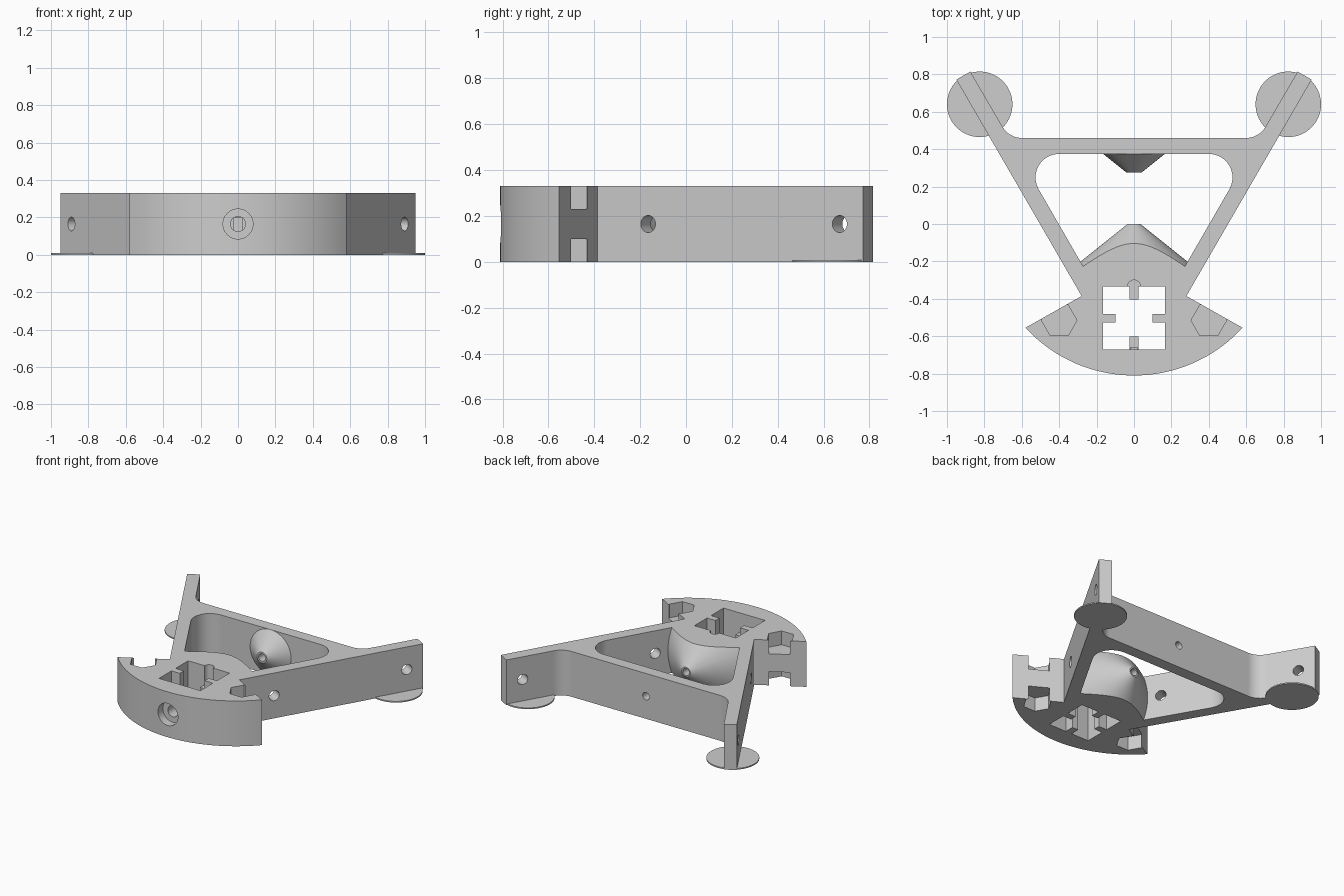
import bpy, bmesh, math
from mathutils import Vector

cube = bpy.data.objects.get("Cube")
if cube:
    bpy.data.objects.remove(cube)

H = 0.33
MID = H / 2

grey = bpy.data.materials.new("plain_grey")
grey.use_nodes = True
COLOR = (0.61, 0.61, 0.61, 1)
grey.diffuse_color = COLOR
grey.node_tree.nodes["Principled BSDF"].inputs["Base Color"].default_value = COLOR


def finish(name, bm):
    bmesh.ops.recalc_face_normals(bm, faces=bm.faces)
    mesh = bpy.data.meshes.new(name)
    bm.to_mesh(mesh)
    bm.free()
    mesh.materials.append(grey)
    obj = bpy.data.objects.new(name, mesh)
    bpy.context.collection.objects.link(obj)
    return obj


def prism(name, points, z0, z1):
    bm = bmesh.new()
    low = [bm.verts.new((x, y, z0)) for x, y in points]
    high = [bm.verts.new((x, y, z1)) for x, y in points]
    bm.faces.new(low)
    bm.faces.new(high)
    for i in range(len(low)):
        bm.faces.new((low[i - 1], low[i], high[i], high[i - 1]))
    return finish(name, bm)


def box(name, x0, x1, y0, y1, z0, z1):
    return prism(name, [(x0, y0), (x1, y0), (x1, y1), (x0, y1)], z0, z1)


def rod(name, a, b, r1, r2=None, segments=48):
    a, b = Vector(a), Vector(b)
    bm = bmesh.new()
    bmesh.ops.create_cone(bm, cap_ends=True, segments=segments, radius1=r1,
                          radius2=r1 if r2 is None else r2, depth=(b - a).length)
    turn = (b - a).to_track_quat('Z', 'Y').to_matrix()
    bmesh.ops.rotate(bm, verts=bm.verts, cent=(0, 0, 0), matrix=turn)
    bmesh.ops.translate(bm, verts=bm.verts, vec=(a + b) / 2)
    return finish(name, bm)


def cut(target, cutter):
    mod = target.modifiers.new("cut", 'BOOLEAN')
    mod.operation = 'DIFFERENCE'
    mod.solver = 'EXACT'
    mod.object = cutter
    bpy.context.view_layer.objects.active = target
    bpy.ops.object.modifier_apply(modifier=mod.name)
    bpy.data.objects.remove(cutter)


def fillet(prev, corner, nxt, r, steps=10):
    """Points of a round replacing a polygon corner."""
    p, c, n = Vector(prev), Vector(corner), Vector(nxt)
    d1, d2 = (p - c).normalized(), (n - c).normalized()
    half = math.acos(d1.dot(d2)) / 2
    center = c + (d1 + d2).normalized() * r / math.sin(half)
    a = c + d1 * r / math.tan(half) - center
    b = c + d2 * r / math.tan(half) - center
    start = math.atan2(a.y, a.x)
    sweep = math.atan2(a.x * b.y - a.y * b.x, a.dot(b))
    return [(center.x + r * math.cos(start + sweep * i / steps),
             center.y + r * math.sin(start + sweep * i / steps)) for i in range(steps + 1)]


def mirrored(half):
    """Closes a half outline, listed from front to back on the left side."""
    return list(half) + [(-x, y) for x, y in reversed(half) if abs(x) > 1e-5]


# Outer outline: curved front, flared wings, long arms, rear crossbar
R, CY, SPAN = 0.787, -0.023, math.radians(47.5)
half = [(R * math.sin(SPAN * i / 24), CY - R * math.cos(SPAN * i / 24)) for i in range(25)]
half += [(0.28, -0.385), (0.95, 0.772), (0.875, 0.815)]
half += fillet((0.875, 0.815), (0.668, 0.46), (0, 0.46), 0.12)
frame = prism("triangular_frame", mirrored(half), 0, H)

# Central opening, leaving the two facing cones standing
low = (0.271, -0.228)
opening = prism("opening", mirrored(
    [low] + fillet(low, (0.619, 0.375), (0, 0.375), 0.126)), -0.1, H + 0.1)
cut(opening, rod("front_cone", (0, -0.26, MID), (0, 0, MID), 0.36, 0.035, 96))
cut(opening, rod("rear_cone", (0, 0.385, MID), (0, 0.275, MID), 0.1775, 0.04, 64))
cut(frame, opening)

# Square post socket with four inward keys
socket = box("socket", -0.167, 0.167, -0.67, -0.335, -0.1, H + 0.1)
for s in (-1, 1):
    x0, x1 = sorted((s * 0.1, s * 0.2))
    cut(socket, box("side_key", x0, x1, -0.527, -0.48, -0.2, H + 0.2))
    y0, y1 = sorted((-0.5025 + s * 0.1, -0.5025 + s * 0.2))
    cut(socket, box("end_key", -0.025, 0.025, y0, y1, -0.2, 0.2))
cut(frame, socket)

# Screw bores along the centre line
cut(frame, rod("counterbore", (0, -0.9, MID), (0, -0.75, MID), 0.08))
cut(frame, rod("front_bore", (0, -0.8, MID), (0, -0.66, MID), 0.04))
cut(frame, rod("cone_bore", (0, -0.34, MID), (0, 0.1, MID), 0.025))
cut(frame, rod("rear_bore", (0, 0.2, MID), (0, 0.6, MID), 0.027))
cut(frame, rod("socket_notch", (0, -0.335, 0.2), (0, -0.335, H + 0.1), 0.035))

for s in (-1, 1):
    # Arm holes square to the arm faces
    for y in (-0.165, 0.67):
        x = 0.28 + (y + 0.385) * 0.579
        n = Vector((0.866, -0.5, 0)) * 0.13
        c = Vector((x, y, MID))
        a, b = c - n, c + n
        cut(frame, rod("arm_hole", (s * a.x, a.y, MID), (s * b.x, b.y, MID), 0.037))
    # Hexagonal nut pockets above and below each wing
    hexagon = [(s * 0.4 + 0.095 * math.cos(math.pi * k / 3),
                -0.515 + 0.095 * math.sin(math.pi * k / 3)) for k in range(6)]
    cut(frame, prism("upper_pocket", hexagon, 0.23, H + 0.1))
    cut(frame, prism("lower_pocket", hexagon, -0.1, 0.1))

# Thin round feet under the arm tips
parts = [frame]
for side, s in (("left", 1), ("right", -1)):
    parts.append(rod(side + "_foot_disc", (s * 0.825, 0.64, 0),
                     (s * 0.825, 0.64, 0.009), 0.175, segments=64))

# Smooth rounds, crisp edges
for obj in parts:
    bpy.ops.object.select_all(action='DESELECT')
    obj.select_set(True)
    bpy.context.view_layer.objects.active = obj
    bpy.ops.object.shade_smooth_by_angle(angle=math.radians(25))
    weighted = obj.modifiers.new("weighted_normals", 'WEIGHTED_NORMAL')
    weighted.keep_sharp = True
